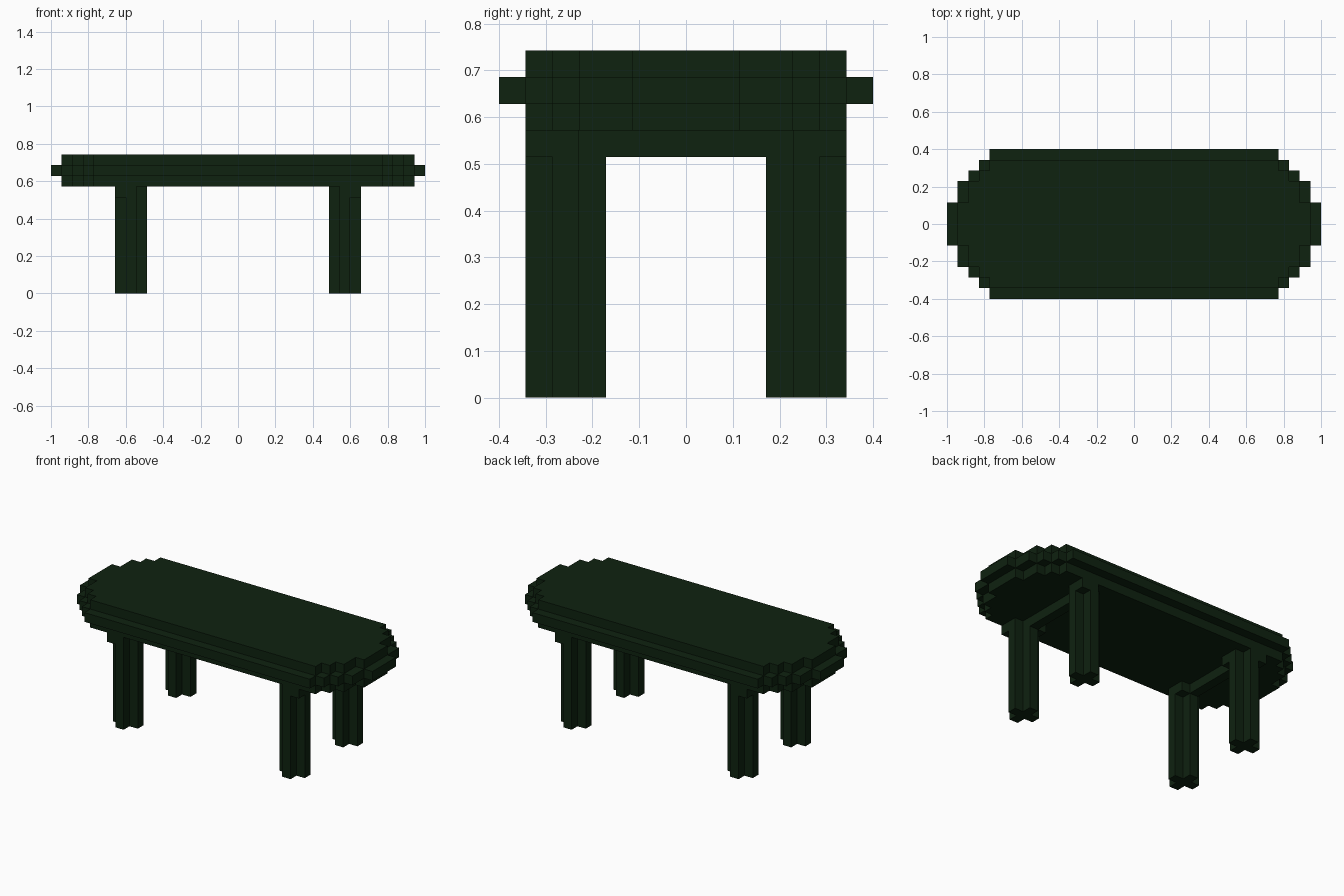
import bpy, bmesh

if "Cube" in bpy.data.objects:
    bpy.data.objects.remove(bpy.data.objects["Cube"])

U = 2 / 35  # one block

green = bpy.data.materials.new("dark green")
green.diffuse_color = (0.0045, 0.016, 0.005, 1)
green.use_nodes = True
green.node_tree.nodes["Principled BSDF"].inputs["Base Color"].default_value = green.diffuse_color


def prism(name, outline, z0, z1):
    """Extrude a flat outline (in blocks) from z0 to z1."""
    bm = bmesh.new()
    face = bm.faces.new([bm.verts.new((x * U, y * U, z0 * U)) for x, y in outline])
    top = bmesh.ops.extrude_face_region(bm, geom=[face])["geom"]
    for v in top:
        if isinstance(v, bmesh.types.BMVert):
            v.co.z = z1 * U
    bmesh.ops.recalc_face_normals(bm, faces=bm.faces)
    me = bpy.data.meshes.new(name)
    bm.to_mesh(me)
    bm.free()
    me.materials.append(green)
    ob = bpy.data.objects.new(name, me)
    bpy.context.collection.objects.link(ob)
    return ob


def stepped(steps, cx=0, cy=0):
    """Symmetric staircase outline from (half x, half y) steps."""
    q = []
    prev = None
    for hx, hy in steps:
        if prev is not None:
            q.append((hx, prev))
        q.append((hx, hy))
        prev = hy
    pts = q + [(-x, y) for x, y in reversed(q)]
    pts += [(-x, -y) for x, y in q] + [(x, -y) for x, y in reversed(q)]
    return [(x + cx, y + cy) for x, y in pts]


def box(name, x, y, hx, hy, z0, z1):
    return prism(name, stepped([(hx, hy)], x, y), z0, z1)


# Table top: thick stepped slab with a lip one block wider around its middle
prism("table_top", stepped([(16.5, 2), (15.5, 4), (14.5, 5), (13.5, 6)]), 10, 13)
prism("table_lip", stepped([(17.5, 2), (16.5, 4), (15.5, 5), (14.5, 6), (13.5, 7)]), 11, 12)

for sx, side in ((-1, "left"), (1, "right")):
    # Crossbar joining front and back legs
    box(f"{side}_crossbar", sx * 10, 0, 0.5, 3, 9, 10)
    for sy, end in ((-1, "front"), (1, "back")):
        # Leg with a plus-shaped section
        cx, cy = sx * 10, sy * 4.5
        prism(f"{end}_{side}_leg", stepped([(1.5, 0.5), (0.5, 1.5)], cx, cy), 0, 10)
        # Corner brackets on the diagonal under the top
        for d, pos in ((1, "outer"), (-1, "inner")):
            box(f"{end}_{side}_{pos}_bracket", cx + sx * d, cy + sy * d, 0.5, 0.5, 9, 10)
